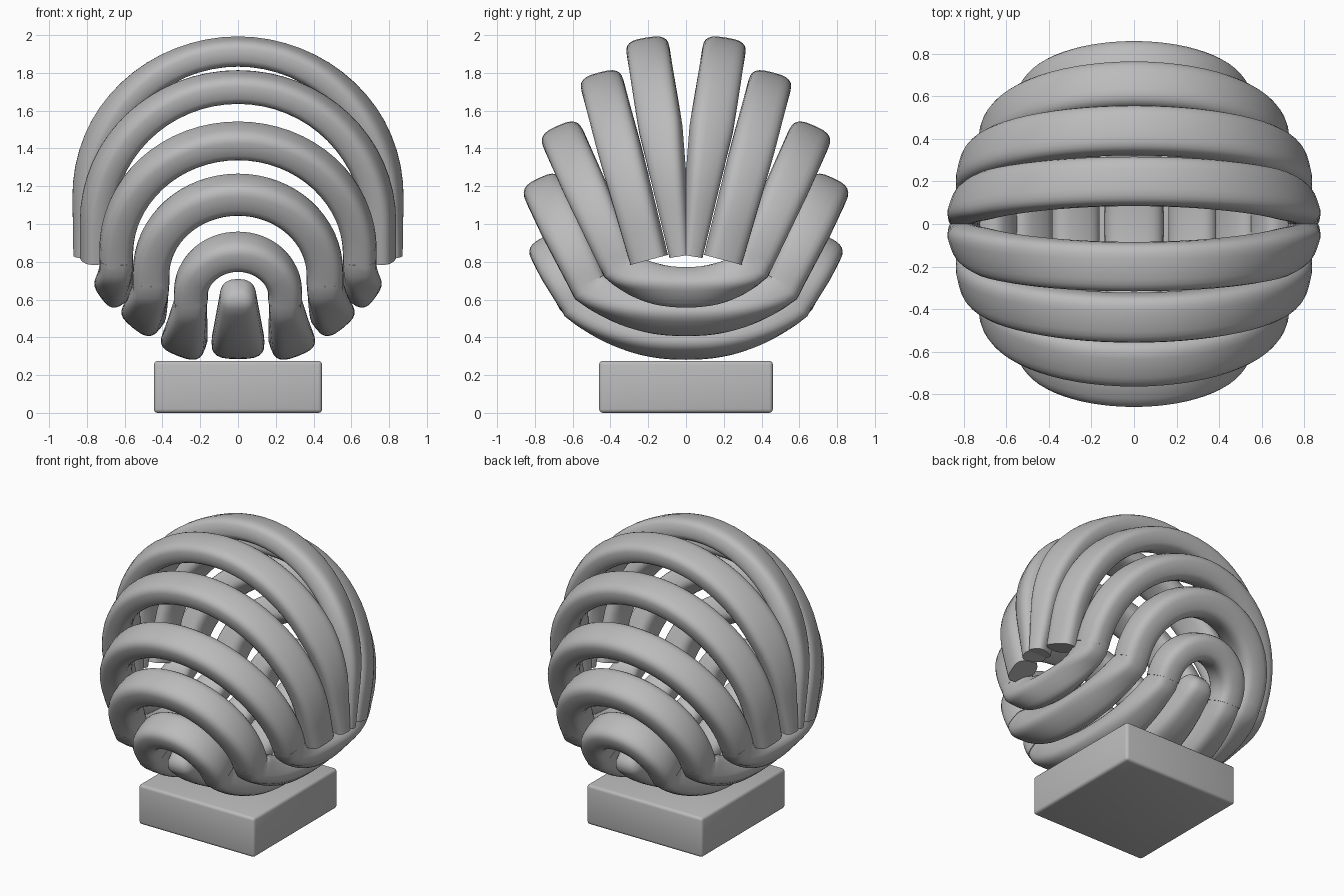
import bpy, bmesh, math
from mathutils import Vector

cube = bpy.data.objects.get("Cube")
if cube:
    bpy.data.objects.remove(cube)

stone = bpy.data.materials.new("grey_stone")
stone.use_nodes = True
stone.diffuse_color = (0.5, 0.5, 0.5, 1)
stone.node_tree.nodes["Principled BSDF"].inputs["Base Color"].default_value = (0.5, 0.5, 0.5, 1)

X = Vector((1, 0, 0))


def finish(name, bm, angle=50):
    bmesh.ops.recalc_face_normals(bm, faces=bm.faces)
    mesh = bpy.data.meshes.new(name)
    bm.to_mesh(mesh)
    bm.free()
    mesh.materials.append(stone)
    obj = bpy.data.objects.new(name, mesh)
    bpy.context.collection.objects.link(obj)
    bpy.ops.object.select_all(action='DESELECT')
    bpy.context.view_layer.objects.active = obj
    obj.select_set(True)
    bpy.ops.object.shade_smooth_by_angle(angle=math.radians(angle))


def sweep(name, stations, sides=24):
    """Sweep a soft rounded square along (point, width direction, width, thickness)."""
    bm = bmesh.new()
    rings = []
    last = len(stations) - 1
    for i, (p, side, width, thick) in enumerate(stations):
        tangent = (stations[min(i + 1, last)][0] - stations[max(i - 1, 0)][0]).normalized()
        across = (side - tangent * side.dot(tangent)).normalized()
        out = tangent.cross(across)
        ring = []
        for k in range(sides):
            a = 2 * math.pi * k / sides
            c, s = math.cos(a), math.sin(a)
            u = math.copysign(abs(c) ** 0.65, c) * width / 2
            v = math.copysign(abs(s) ** 0.65, s) * thick / 2
            ring.append(bm.verts.new(p + across * u + out * v))
        rings.append(ring)
    for r, q in zip(rings, rings[1:]):
        for k in range(sides):
            n = (k + 1) % sides
            bm.faces.new((r[k], r[n], q[n], q[k]))
    bm.faces.new(rings[0])
    bm.faces.new(rings[-1])
    finish(name, bm)


def arch(name, half, top, end, sign, end_width, twist, thick, width=0.23):
    """Tilted arch: two straight legs joined by a half circle."""
    t = Vector((0, top[0] * sign, top[1]))
    e = Vector((0, end[0] * sign, end[1]))
    up = (t - e).normalized()
    normal = up.cross(X)
    span = (t - e).length
    leg = span - half
    pts = [(half, leg * k / 6) for k in range(6)]
    for k in range(33):
        a = math.pi * k / 32
        pts.append((half * math.cos(a), leg + half * math.sin(a)))
    pts += [(-x, h) for x, h in reversed(pts[:6])]
    stations = []
    for x, h in pts:
        side = normal - X * (sign * twist * x / half)
        w = end_width + (width - end_width) * min(1, h / span * 1.6)
        stations.append((X * x + e + up * h, side, w, thick))
    sweep(name, stations)


def cradle(name, x, low, end, end_x, width, end_width, lean, thick=0.18):
    """U-shaped strand under the ball; its ends bend up into an arch leg."""
    side = Vector((x, 0, low - 1.14)).normalized().cross(Vector((0, 1, 0)))
    if side.x < 0:
        side.negate()
    stations = []
    for k in range(-16, 17):
        f = k / 16
        g = abs(f) ** 2.3
        p = Vector((x + (end_x - x) * g, end[0] * f, low + (end[1] - low) * g))
        w = width + (end_width - width) * g
        stations.append((p, side.lerp(X, g), w, thick + 0.02 * g))
    # Short tips that follow the leg direction, or round off a free end
    tips = []
    for s in (-1, 1):
        p, d, w, h = stations[0 if s < 0 else -1]
        if lean is None:
            tips.append([(p + Vector((0, s * y, y)), d, w * f, h * f)
                         for y, f in ((0.02, 0.9), (0.04, 0.68), (0.05, 0.35))])
        else:
            tips.append([(p + Vector((0, s * lean, 1)).normalized() * 0.05, d, w, h)])
    sweep(name, tips[0][::-1] + stations + tips[1])


# Upper arches: half width, top (y, z), leg end (y, z), end width, leg twist, thickness
arches = [
    ("crown_arch", 0.795, (0.2, 1.913), (0.025, 0.83), 0.11, 0.35, 0.15),
    ("second_arch", 0.75, (0.44, 1.725), (0.195, 0.81), 0.2, 0.25, 0.16),
    ("third_arch", 0.645, (0.645, 1.44), (0.36, 0.80), 0.2, 0.1, 0.175),
    ("fourth_arch", 0.46, (0.738, 1.155), (0.52, 0.69), 0.2, 0, 0.195),
    ("small_arch", 0.25, (0.71, 0.853), (0.58, 0.60), 0.2, 0, 0.18),
]
for name, half, top, end, end_width, twist, thick in arches:
    for label, sign in (("front", -1), ("back", 1)):
        arch(label + "_" + name, half, top, end, sign, end_width, twist, thick)

# Lower strands that carry the arches from front to back
cradle("centre_cradle", 0, 0.375, (0.60, 0.62), 0, 0.28, 0.19, None)
cradles = [
    ("inner_cradle", 0.285, 0.385, (0.565, 0.575), 0.25, 0.24, 0.17, 0.52),
    ("middle_cradle", 0.5, 0.52, (0.51, 0.665), 0.46, 0.23, 0.19, 0.47),
    ("outer_cradle", 0.655, 0.665, (0.35, 0.775), 0.645, 0.2, 0.175, 0.44),
]
for name, x, low, end, end_x, width, end_width, lean in cradles:
    for label, sign in (("left", 1), ("right", -1)):
        cradle(label + "_" + name, x * sign, low, end, end_x * sign, width, end_width, lean)

# Plinth with softened edges
bm = bmesh.new()
bmesh.ops.create_cube(bm, size=1)
for v in bm.verts:
    v.co = Vector((v.co.x * 0.89, v.co.y * 0.92, (v.co.z + 0.5) * 0.275))
bmesh.ops.bevel(bm, geom=bm.edges[:], offset=0.02, segments=3, profile=0.5, affect='EDGES')
finish("plinth", bm, 40)
